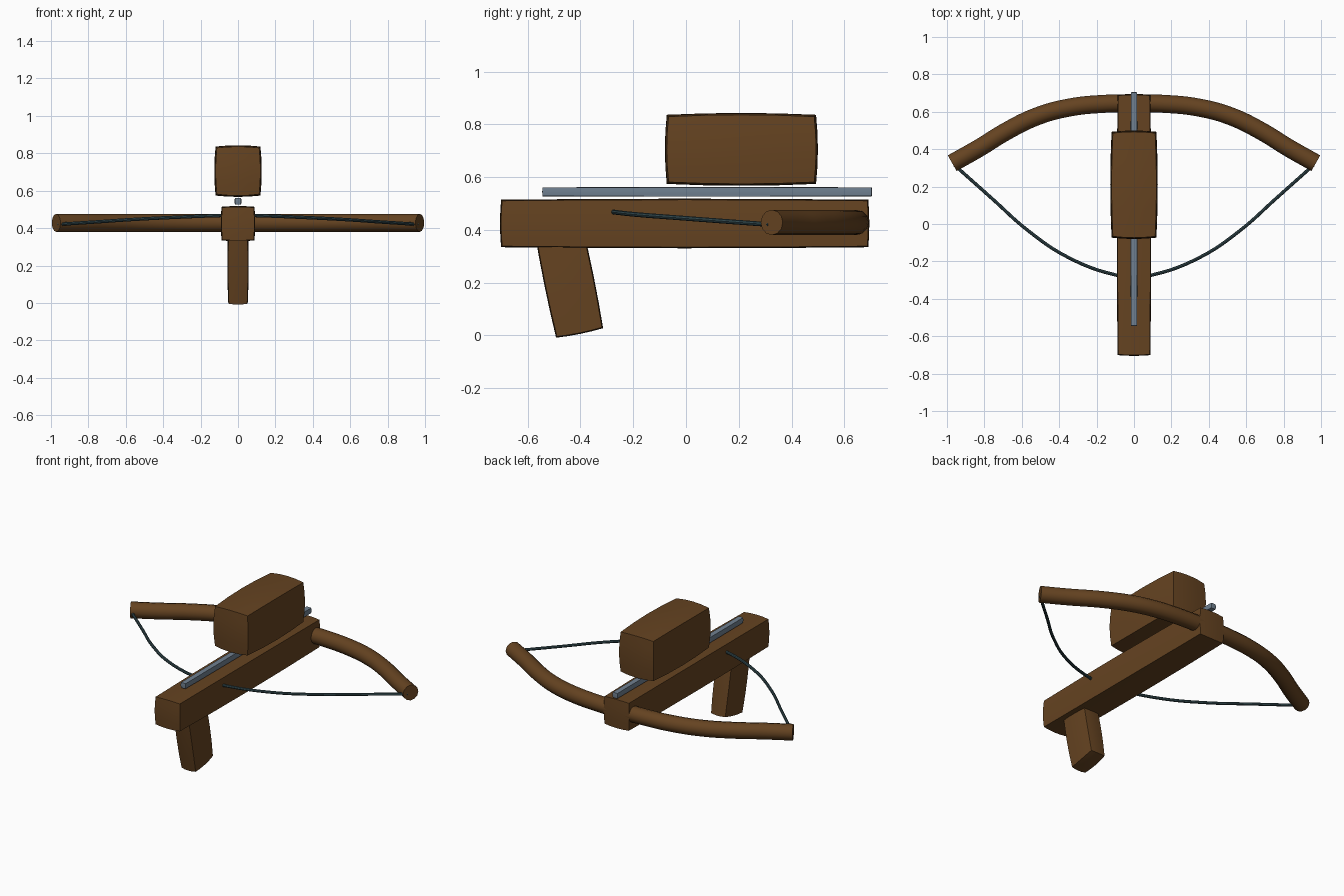
import bpy, bmesh, math
from mathutils import Vector, Matrix

if "Cube" in bpy.data.objects:
    bpy.data.objects.remove(bpy.data.objects["Cube"])


def material(name, rgb):
    m = bpy.data.materials.new(name)
    m.diffuse_color = (*rgb, 1)
    m.use_nodes = True
    m.node_tree.nodes["Principled BSDF"].inputs["Base Color"].default_value = m.diffuse_color
    return m


WOOD = material("dark brown wood", (0.130, 0.056, 0.015))
STEEL = material("slate grey steel", (0.162, 0.216, 0.279))
CORD = material("dark slate cord", (0.034, 0.070, 0.080))


def finish(ob, mat):
    ob.data.materials.clear()
    ob.data.materials.append(mat)
    bpy.ops.object.select_all(action='DESELECT')
    ob.select_set(True)
    bpy.context.view_layer.objects.active = ob
    bpy.ops.object.shade_smooth_by_angle(angle=math.radians(35))


def block(name, center, size, bulge, mat, tilt=0.0):
    """Box whose faces swell out softly; size is the full size at mid-face."""
    bm = bmesh.new()
    bmesh.ops.create_cube(bm, size=2)
    bmesh.ops.subdivide_edges(bm, edges=bm.edges[:], cuts=3, use_grid_fill=True)
    for v in bm.verts:
        p = v.co.copy()
        for i in range(3):
            a, b = p[(i + 1) % 3], p[(i + 2) % 3]
            v.co[i] = p[i] * (size[i] / 2 - bulge * (a * a + b * b))
    bm.transform(Matrix.Translation(center) @ Matrix.Rotation(tilt, 4, 'X'))
    bmesh.ops.recalc_face_normals(bm, faces=bm.faces[:])
    me = bpy.data.meshes.new(name)
    bm.to_mesh(me)
    bm.free()
    ob = bpy.data.objects.new(name, me)
    bpy.context.collection.objects.link(ob)
    finish(ob, mat)


def tube(name, half, radius, resolution, mat):
    """Round tube along a path given for x >= 0 and mirrored to x < 0."""
    pts = [(-x, y, z) for x, y, z in reversed(half) if x > 0] + half
    cu = bpy.data.curves.new(name, 'CURVE')
    cu.dimensions = '3D'
    cu.bevel_depth = radius
    cu.bevel_resolution = resolution
    cu.use_fill_caps = True
    cu.resolution_u = 6
    sp = cu.splines.new('BEZIER')
    sp.bezier_points.add(len(pts) - 1)
    for bp, p in zip(sp.bezier_points, pts):
        bp.co = Vector(p)
        bp.handle_left_type = bp.handle_right_type = 'AUTO'
    ob = bpy.data.objects.new(name, cu)
    bpy.context.collection.objects.link(ob)
    bpy.ops.object.select_all(action='DESELECT')
    ob.select_set(True)
    bpy.context.view_layer.objects.active = ob
    bpy.ops.object.convert(target='MESH')
    finish(bpy.context.view_layer.objects.active, mat)


# Stock, magazine box above it, and slanted grip below
block("stock", (0, -0.005, 0.424), (0.184, 1.40, 0.188), 0.004, WOOD)
block("magazine", (0, 0.21, 0.705), (0.254, 0.58, 0.276), 0.007, WOOD)
block("grip", (0, -0.444, 0.21), (0.114, 0.19, 0.418), 0.004, WOOD, 0.2)

# Steel bolt rail between stock and magazine
block("bolt_rail", (0, 0.08, 0.544), (0.036, 1.25, 0.036), 0.001, STEEL)

# Bow limbs, one curved stave through the front of the stock
Z = 0.428
tube("bow_limbs", [(0, 0.645, Z), (0.15, 0.643, Z), (0.35, 0.622, Z),
                   (0.52, 0.575, Z), (0.68, 0.497, Z), (0.83, 0.405, Z),
                   (0.972, 0.325, Z)], 0.048, 4, WOOD)

# Drawn string from tip to tip
tube("bowstring", [(0, -0.283, 0.469), (0.10, -0.272, 0.467),
                   (0.353, -0.178, 0.457), (0.567, -0.035, 0.446),
                   (0.76, 0.137, 0.433), (0.96, 0.315, 0.42)], 0.009, 2, CORD)
